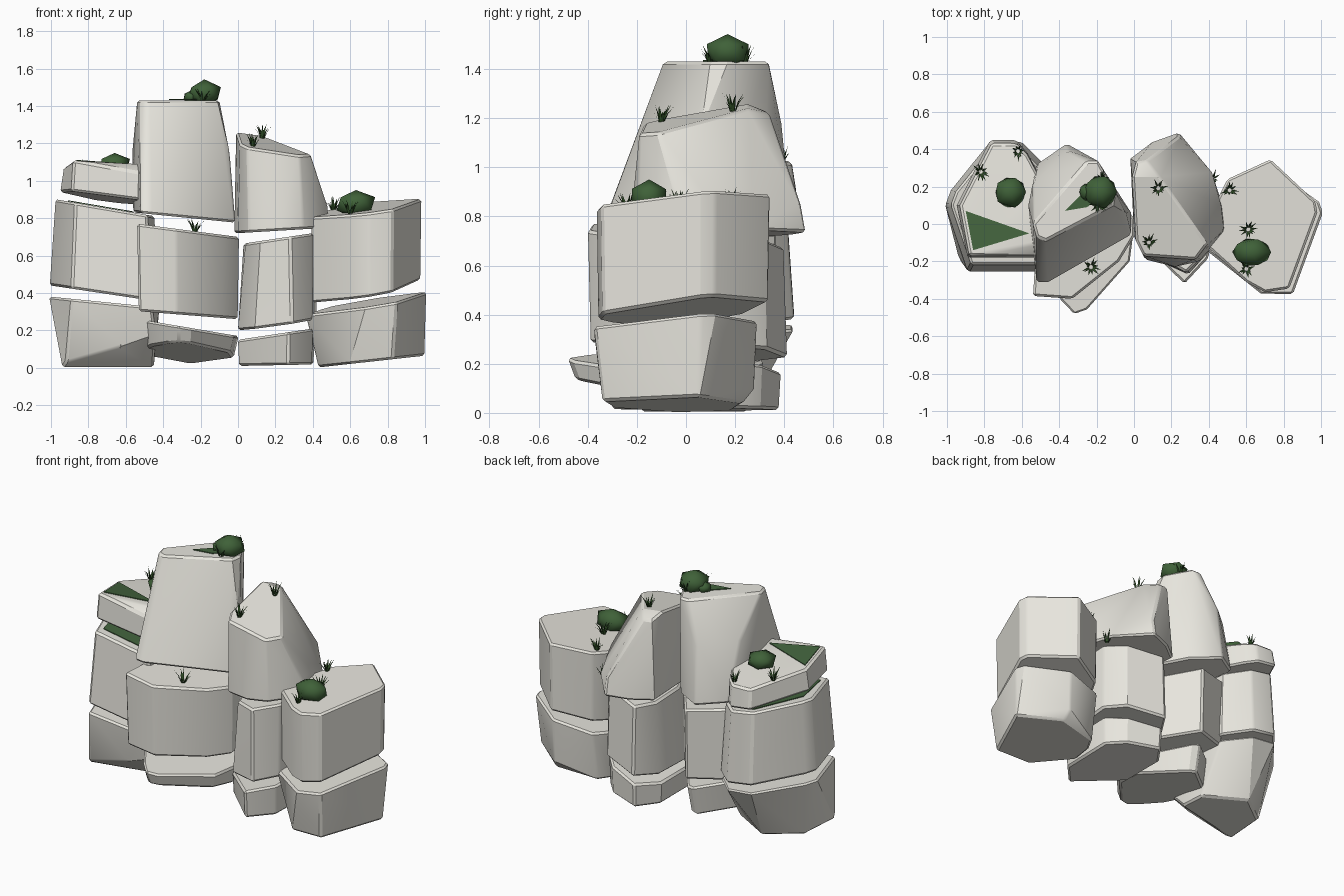
import bpy, bmesh, math, random
from mathutils import Vector

random.seed(4)
cube = bpy.data.objects.get("Cube")
if cube:
    bpy.data.objects.remove(cube, do_unlink=True)


def material(name, colour):
    m = bpy.data.materials.new(name)
    m.use_nodes = True
    m.diffuse_color = (*colour, 1)
    m.node_tree.nodes["Principled BSDF"].inputs["Base Color"].default_value = (*colour, 1)
    return m


STONE = material("pale stone", (.8, .785, .725))
MOSS = material("moss green", (.055, .125, .047))
LEAF = material("bush green", (.05, .12, .04))
GRASS = material("dark grass", (.03, .08, .02))


def finish(bm, name, mat, angle=None):
    bmesh.ops.recalc_face_normals(bm, faces=bm.faces)
    mesh = bpy.data.meshes.new(name)
    bm.to_mesh(mesh)
    bm.free()
    mesh.materials.append(mat)
    ob = bpy.data.objects.new(name, mesh)
    bpy.context.collection.objects.link(ob)
    if angle:
        bpy.ops.object.select_all(action='DESELECT')
        ob.select_set(True)
        bpy.context.view_layer.objects.active = ob
        bpy.ops.object.shade_smooth_by_angle(angle=math.radians(angle))


def plane(base, slope_x, slope_y):
    return lambda x, y: base + slope_x * x + slope_y * y


def rock(name, low, high, under, over, bulges=()):
    """Hull between two outlines lying on two tilted planes; returns the top plane."""
    under, over = plane(*under), plane(*over)
    bm = bmesh.new()
    for outline, height in ((low, under), (high, over)):
        for x, y in outline:
            bm.verts.new((x, y, height(x, y)))
    for point in bulges:
        bm.verts.new(point)
    hull = bmesh.ops.convex_hull(bm, input=bm.verts)
    spare = {g for g in hull["geom_interior"] + hull["geom_unused"]
             if isinstance(g, bmesh.types.BMVert)}
    bmesh.ops.delete(bm, geom=list(spare), context='VERTS')
    bmesh.ops.dissolve_limit(bm, angle_limit=math.radians(4), verts=bm.verts, edges=bm.edges)
    sharp = [e for e in bm.edges if len(e.link_faces) == 2 and e.calc_face_angle() > .65]
    bmesh.ops.bevel(bm, geom=sharp, offset=.012, segments=1, affect='EDGES')
    finish(bm, name, STONE, 25)
    return over


def scaled(outline, s):
    cx = sum(p[0] for p in outline) / len(outline)
    cy = sum(p[1] for p in outline) / len(outline)
    return [(cx + (x - cx) * s, cy + (y - cy) * s) for x, y in outline]


def moss(name, outline, height):
    bm = bmesh.new()
    face = bm.faces.new([bm.verts.new((x, y, height(x, y) + .001)) for x, y in outline])
    up = bmesh.ops.extrude_face_region(bm, geom=[face])["geom"]
    bmesh.ops.translate(bm, vec=(0, 0, .005), verts=[v for v in up if isinstance(v, bmesh.types.BMVert)])
    finish(bm, name, MOSS)


def bush(name, x, y, height, rx, ry, rz):
    bm = bmesh.new()
    bmesh.ops.create_icosphere(bm, subdivisions=1, radius=1)
    for v in bm.verts:
        v.co *= random.uniform(.97, 1.07)
        v.co = Vector((x + v.co.x * rx, y + v.co.y * ry, height(x, y) + rz * .55 + v.co.z * rz))
    finish(bm, name, LEAF, 60)


def tuft(name, x, y, height, size=.08, blades=13):
    bm = bmesh.new()
    for i in range(blades):
        a = math.tau * i / blades + random.uniform(-.25, .25)
        out, side = Vector((math.cos(a), math.sin(a), 0)), Vector((-math.sin(a), math.cos(a), 0))
        root = Vector((x, y, height(x, y) - .004)) + out * .01
        lean, tall = random.uniform(.15, .6) * size, random.uniform(.5, 1) * size
        mid = root + out * lean * .4 + Vector((0, 0, tall * .55))
        tip = root + out * lean + Vector((0, 0, tall))
        w = side * .0045
        a1, a2, b1, b2, t = [bm.verts.new(p) for p in (root - w, root + w, mid - w, mid + w, tip)]
        bm.faces.new((a1, a2, b2, b1))
        bm.faces.new((b1, b2, t))
    finish(bm, name, GRASS)


# Right stack: three blocks
stack = [(-1.01, .1), (-.89, -.255), (-.46, -.255), (-.42, 0), (-.46, .3), (-.6, .44), (-.77, .44), (-.98, .18)]
rock("right_base_rock", [(-.94, -.17), (-.92, .1), (-.72, .25), (-.46, .1), (-.45, -.06)],
     stack, (.005, 0, 0), (.28, -.1, 0), [(-.64, -.235, .11), (-.44, -.23, .18), (-.92, -.21, .03)])
right_mid = rock("right_middle_rock", stack, scaled(stack, .9), (.29, -.15, 0), (.735, -.17, 0))
right_top = rock("right_top_rock",
                 [(-.95, .1), (-.89, -.18), (-.5, -.18), (-.47, .2), (-.57, .38), (-.63, .45), (-.77, .45)],
                 [(-.93, .1), (-.88, -.17), (-.5, -.1), (-.48, .2), (-.57, .37), (-.63, .43), (-.76, .43)],
                 (.82, -.13, -.05), (1.06, -.03, -.14), [(-.5, -.17, 1.04)])

# Tall stack: wide foot, drum and leaning tower
foot = [(-.51, -.16), (-.48, -.27), (-.39, -.41), (-.32, -.485), (-.25, -.46), (-.02, -.2), (.005, 0),
        (-.22, .3), (-.27, .32), (-.5, .12)]
drum = [(-.54, -.385), (-.33, -.4), (-.08, -.2), (.005, -.06), (0, .03), (-.14, .22), (-.25, .37), (-.5, .27)]
rock("tall_base_rock", scaled(foot, .91), foot, (.05, -.06, -.15), (.17, -.17, 0))
drum_top = rock("tall_middle_rock", scaled(drum, .97), drum, (.26, -.08, 0), (.7, -.13, 0))
tower_top = rock("tall_top_rock",
                 [(-.56, .1), (-.52, -.315), (-.46, -.315), (-.015, -.06), (-.015, .06), (-.18, .31),
                  (-.36, .43), (-.52, .32)],
                 [(-.54, 0), (-.52, -.07), (-.47, -.09), (-.11, .1), (-.1, .17), (-.19, .335),
                  (-.25, .335), (-.35, .22)],
                 (.775, -.1, 0), (1.43, 0, 0),
                 [(-.35, .39, 1.18), (-.54, .22, 1.2), (-.565, .1, 1.15), (-.045, .06, 1.15)])

# Inner left stack: small foot, column and slanted cap
inner = [(0, 0), (.09, -.18), (.29, -.27), (.4, -.15), (.42, .2), (.33, .33), (.09, .415), (0, .27)]
inner_high = [(.04, .01), (.12, -.17), (.28, -.26), (.4, -.14), (.415, .2), (.32, .32), (.09, .4), (.03, .26)]
slab = [(0, -.06), (.27, -.32), (.4, -.18), (.41, .2), (.31, .31), (.1, .39), (0, .25)]
rock("inner_base_rock", scaled(slab, .97), slab, (.01, .02, 0), (.15, .15, 0))
inner_top = rock("inner_middle_rock", inner, inner_high, (.2, .15, .03), (.66, .15, 0))
cap_top = rock("inner_top_rock",
               [(-.02, .35), (0, -.06), (.06, -.19), (.22, -.23), (.35, -.2), (.485, -.04), (.475, .1),
                (.42, .28), (.24, .49), (.1, .44)],
               [(-.01, .25), (.01, -.09), (.05, -.17), (.33, -.19), (.39, -.11), (.14, .25)],
               (.72, .06, 0), (1.215, -.14, .17),
               [(.07, .34, 1.22), (.01, .33, 1.225), (.48, -.03, .86), (.465, .1, .86), (.24, .47, .85)])

# Outer left stack: two big blocks
outer = [(.36, -.12), (.58, -.3), (.68, -.375), (.85, -.375), (1.01, .06), (.99, .12), (.75, .29), (.5, .24),
         (.44, .12)]
block = [(.39, -.12), (.6, -.31), (.7, -.365), (.83, -.345), (.98, .06), (.97, .12), (.73, .345), (.5, .24),
         (.44, .12)]
rock("outer_base_rock",
     [(.43, -.05), (.6, -.3), (.83, -.34), (1, .05), (.76, .23), (.5, .19), (.45, .1)],
     outer, (-.045, .11, 0), (.23, .17, .06), [(.75, .28, .1)])
outer_top = rock("outer_top_rock", scaled(block, .98), block, (.288, .18, .1), (.76, .14, .08))

# Moss patches on the ledges
moss("ledge_moss", [(-.9, .07), (-.86, -.14), (-.56, -.05)], right_top)
moss("hidden_ledge_moss", [(-.85, -.16), (-.6, -.16), (-.56, .1), (-.61, .36), (-.74, .36), (-.91, .1)], right_mid)
moss("tower_moss", [(-.37, .07), (-.25, .09), (-.19, .14), (-.24, .2)], tower_top)

# Bushes
bush("right_bush", -.66, .17, right_top, .09, .09, .06)
bush("tower_bush", -.18, .17, tower_top, .095, .095, .07)
bush("tower_small_bush", -.25, .17, tower_top, .045, .05, .035)
bush("outer_bush", .63, -.15, outer_top, .11, .08, .075)

# Grass tufts
for name, x, y, top in (("right_grass", -.82, .28, right_top), ("right_back_grass", -.62, .39, right_top),
                        ("drum_grass", -.23, -.23, drum_top), ("tower_front_grass", -.19, .1, tower_top),
                        ("tower_back_grass", -.17, .24, tower_top), ("cap_front_grass", .08, -.1, cap_top),
                        ("cap_back_grass", .13, .19, cap_top), ("column_grass", .42, .24, inner_top),
                        ("outer_back_grass", .51, .18, outer_top), ("outer_middle_grass", .61, -.03, outer_top),
                        ("outer_front_grass", .6, -.24, outer_top)):
    tuft(name, x, y, top)
